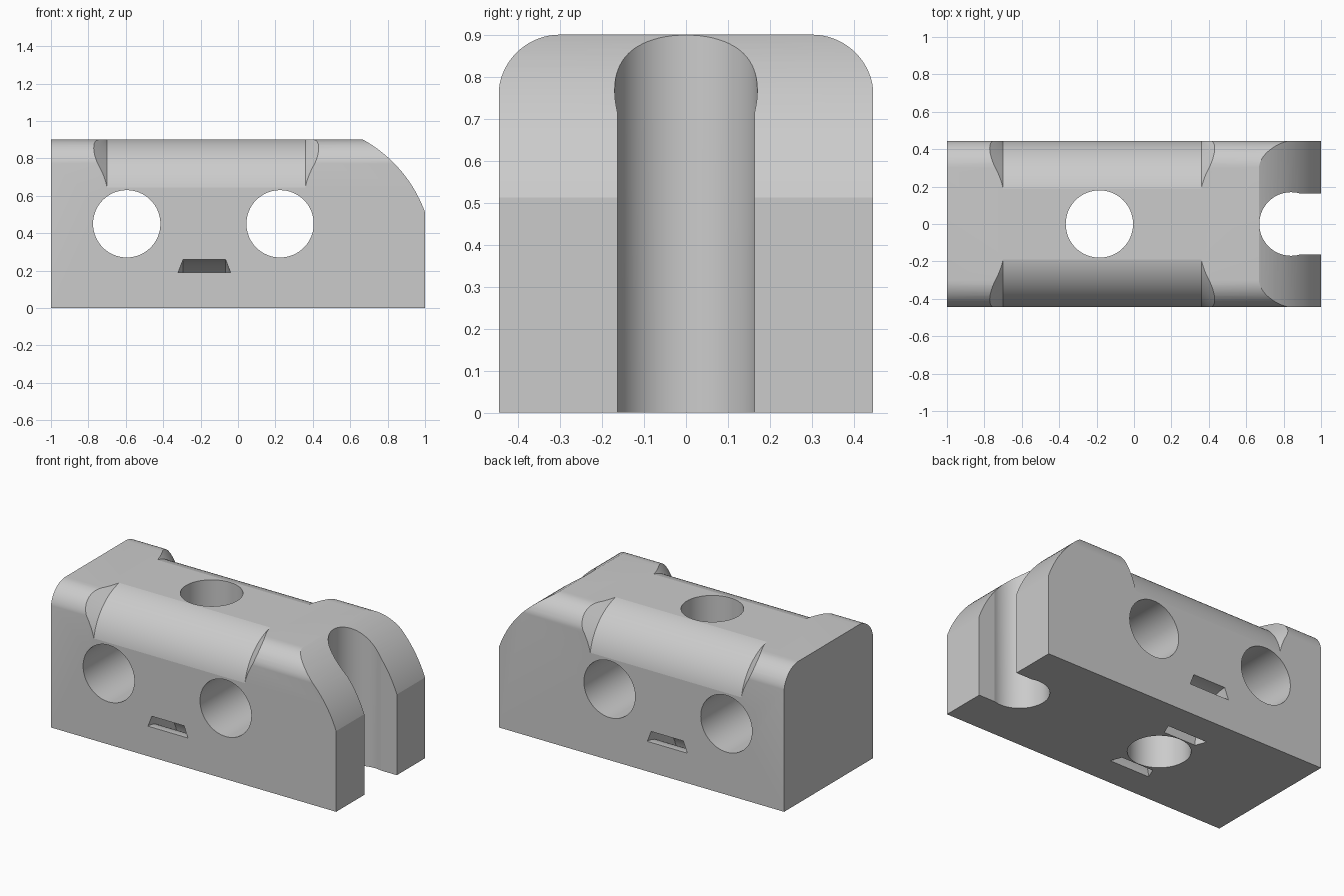
import bpy, bmesh
from math import sin, cos, radians
from mathutils import Vector

old = bpy.data.objects.get("Cube")
if old:
    bpy.data.objects.remove(old, do_unlink=True)

HALF_L, HALF_W, HEIGHT = 1.0, 0.445, 0.9


def arc(cu, cv, r, start, end, n):
    """Points on a circular arc, angles in degrees."""
    steps = [radians(start + (end - start) * i / n) for i in range(n + 1)]
    return [(cu + r * cos(a), cv + r * sin(a)) for a in steps]


def loft(name, sections, closed=False):
    """Solid bridged through matching polygon sections, capped at both ends."""
    bm = bmesh.new()
    rings = [[bm.verts.new(p) for p in s] for s in sections]
    pairs = list(zip(rings, rings[1:]))
    for a, b in pairs:
        for i in range(len(a)):
            j = (i + 1) % len(a)
            bm.faces.new((a[i], a[j], b[j], b[i]))
    bm.faces.new(rings[0][::-1])
    bm.faces.new(rings[-1])
    bmesh.ops.recalc_face_normals(bm, faces=bm.faces)
    mesh = bpy.data.meshes.new(name)
    bm.to_mesh(mesh)
    bm.free()
    obj = bpy.data.objects.new(name, mesh)
    bpy.context.collection.objects.link(obj)
    return obj


def prism(name, profile, axis, lo, hi):
    """Extrude a 2D profile along one axis."""
    place = {"x": lambda u, v, t: (t, u, v),
             "y": lambda u, v, t: (u, t, v),
             "z": lambda u, v, t: (u, v, t)}[axis]
    return loft(name, [[place(u, v, t) for u, v in profile] for t in (lo, hi)])


# Block body with rounded long top edges
edge = arc(0.30, 0.753, 0.147, 8, 90, 16)
edge[0] = (HALF_W, edge[0][1])
outline = [(HALF_W, 0)] + edge
outline += [(-y, z) for y, z in reversed(outline)]
body = prism("block_body", outline, "x", -HALF_L, HALF_L)

cutters = []

# Curved nose at the slotted end
nose = arc(0.314, 0.262, 0.73, 10, 70, 30)
cutters.append(prism("nose_cutter", nose + [(0.56, 1.2), (1.3, 1.2), (1.3, 0.39)],
                     "y", -0.6, 0.6))

# Vertical keyhole slot open to the nose
slot = arc(0.84, 0.17 * 0, 0.17, 73.5, 286.5, 40)
slot += [(1.2, -0.163), (1.2, 0.163)]
cutters.append(prism("slot_cutter", slot, "z", -0.2, 1.2))

# Round through holes
for x in (-0.595, 0.225):
    cutters.append(prism("cross_hole_cutter", arc(x, 0.45, 0.18, 0, 354.375, 63),
                         "y", -0.6, 0.6))
cutters.append(prism("centre_hole_cutter", arc(-0.185, 0, 0.18, 0, 354.375, 63),
                     "z", -0.2, 1.2))

for side in (-1, 1):
    # Shoulder relief: larger rounding with flared conical ends
    sections = []
    for x, grow in ((-0.82, 0.11), (-0.70, 0), (0.36, 0), (0.48, 0.11)):
        pts = arc(0.129, 0.584, 0.322 + grow, 0, 90, 28)
        pts += [(0.129, 1.3), (0.9, 1.3), (0.9, 0.584)]
        sections.append([(x, side * y, z) for y, z in pts])
    cutters.append(loft("shoulder_cutter", sections))

    # Curved strap channel around the lower edge
    sections = []
    for i in range(41):
        a = radians(-15 + 3 * i)
        sections.append([(-0.18 + dx, side * (HALF_W - r * cos(a)), r * sin(a))
                         for dx, r in ((-0.14, 0.19), (0.14, 0.19),
                                       (0.113, 0.26), (-0.113, 0.26))])
    cutters.append(loft("strap_channel_cutter", sections))

# Cut everything out of the body
bpy.context.view_layer.objects.active = body
body.select_set(True)
for cutter in cutters:
    cutter.hide_render = True
    mod = body.modifiers.new("cut", "BOOLEAN")
    mod.operation = "DIFFERENCE"
    mod.solver = "EXACT"
    mod.object = cutter
    bpy.ops.object.modifier_apply(modifier=mod.name)
for cutter in cutters:
    bpy.data.objects.remove(cutter, do_unlink=True)

# Plain grey finish
grey = bpy.data.materials.new("light_grey")
grey.use_nodes = True
colour = (0.6, 0.6, 0.6, 1)
grey.diffuse_color = colour
grey.node_tree.nodes["Principled BSDF"].inputs["Base Color"].default_value = colour
body.data.materials.clear()
body.data.materials.append(grey)
for poly in body.data.polygons:
    poly.material_index = 0
bpy.ops.object.shade_smooth_by_angle(angle=radians(9))
